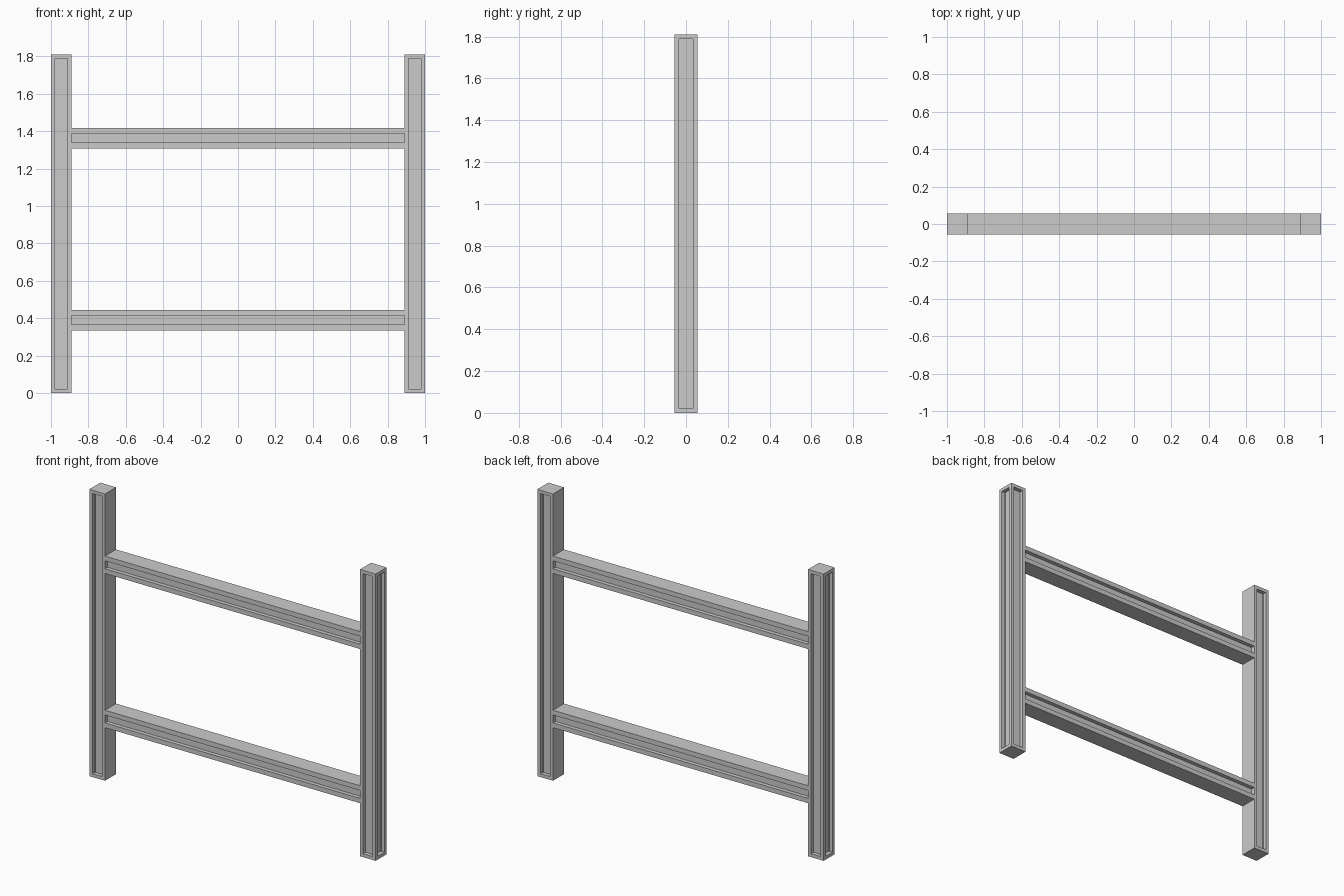
import bpy, bmesh
from mathutils import Matrix, Vector

if "Cube" in bpy.data.objects:
    bpy.data.objects.remove(bpy.data.objects["Cube"])

W = 0.11        # square section of all bars
H = 1.81        # post height
LIP = 0.03      # border left around each groove
DEPTH = 0.025   # groove depth
INNER = 1 - W   # inner side of the posts


def finish(bm, name):
    bmesh.ops.recalc_face_normals(bm, faces=bm.faces[:])
    mesh = bpy.data.meshes.new(name)
    bm.to_mesh(mesh)
    bm.free()
    obj = bpy.data.objects.new(name, mesh)
    bpy.context.collection.objects.link(obj)
    return obj


def post(name, side):
    """Square post with recessed panels on front, back and outer side."""
    bm = bmesh.new()
    bmesh.ops.create_cube(bm, size=1)
    bmesh.ops.scale(bm, vec=(W, W, H), verts=bm.verts)
    bmesh.ops.translate(bm, vec=(side * (1 - W / 2), 0, H / 2), verts=bm.verts)
    bm.normal_update()
    panels = [f for f in bm.faces
              if abs(f.normal.y) > 0.9 or f.normal.x * side > 0.9]
    bmesh.ops.inset_individual(bm, faces=panels, thickness=LIP)
    bm.normal_update()
    # extrude each inset panel inward so the groove has square walls
    for f in panels:
        n = f.normal.copy()
        new = bmesh.ops.extrude_discrete_faces(bm, faces=[f])["faces"][0]
        bmesh.ops.translate(bm, vec=-n * DEPTH, verts=new.verts)
    return finish(bm, name)


def rail(name, z):
    """H-section rail, grooved front and back, running between the posts."""
    a, g, d = W / 2, W / 2 - LIP, W / 2 - DEPTH
    half = [(a, -a), (a, -g), (d, -g), (d, g), (a, g), (a, a)]
    profile = half + [(-y, h) for y, h in reversed(half)]
    bm = bmesh.new()
    face = bm.faces.new([bm.verts.new((-INNER, y, z + h)) for y, h in profile])
    ext = bmesh.ops.extrude_face_region(bm, geom=[face], use_keep_orig=True)
    moved = [v for v in ext["geom"] if isinstance(v, bmesh.types.BMVert)]
    bmesh.ops.translate(bm, vec=(2 * INNER, 0, 0), verts=moved)
    return finish(bm, name)


post("left_post", -1)
post("right_post", 1)
rail("lower_rail", 0.39)
rail("upper_rail", 1.363)
